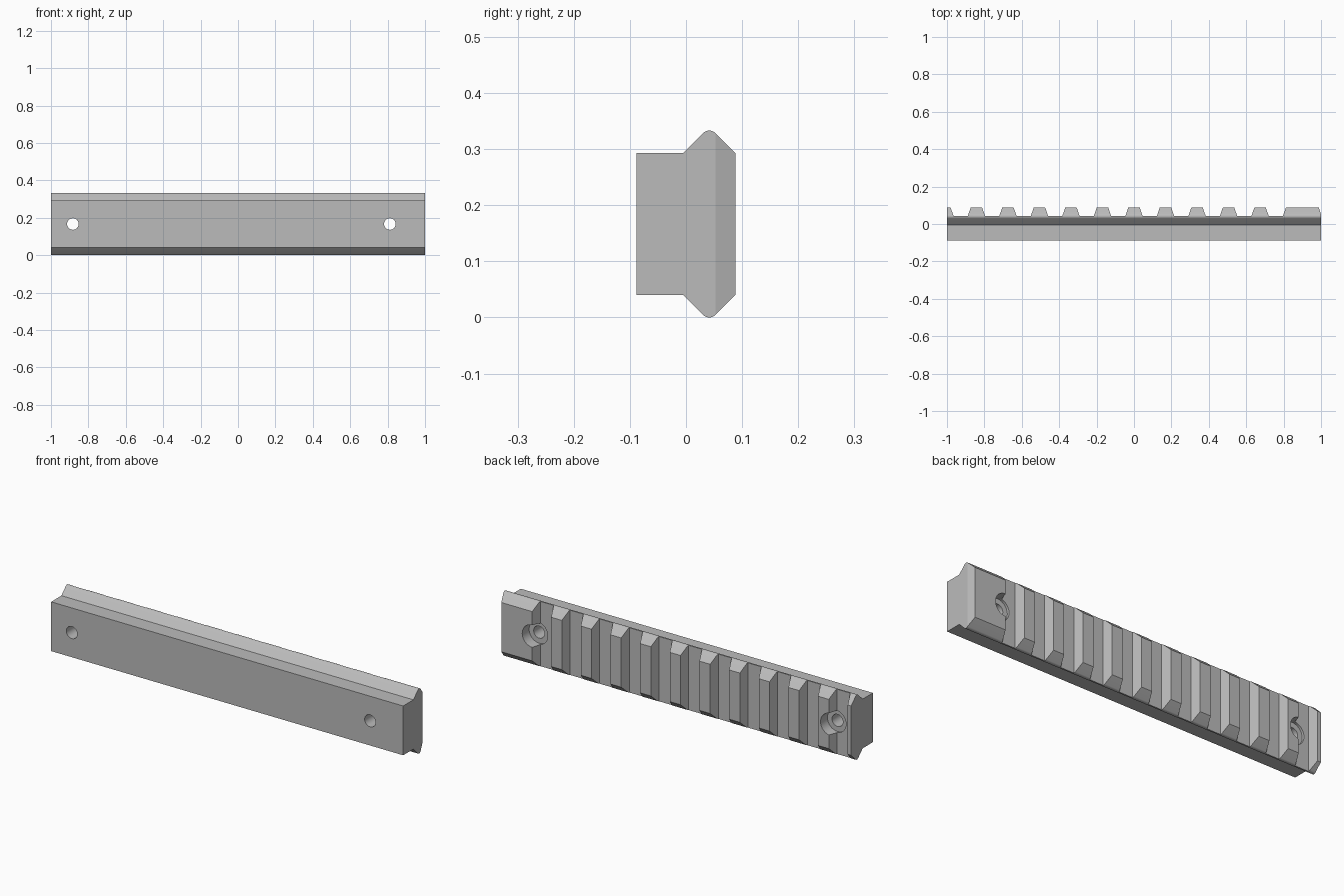
import bpy, bmesh, math
from mathutils import Vector, Matrix

cube = bpy.data.objects.get("Cube")
if cube:
    bpy.data.objects.remove(cube, do_unlink=True)

BACK = 0.088       # rear face of the teeth
MID = 0.0415       # y of the rounded ridges
FLOOR = 0.044      # slot floor
PITCH = 0.1685     # tooth spacing
HEIGHT = 0.333
AXIS = HEIGHT / 2
TIP_R = 0.0157     # ridge rounding


def prism(bm, points, offset):
    """Extrude a closed polygon along an offset."""
    face = bm.faces.new([bm.verts.new(p) for p in points])
    out = bmesh.ops.extrude_face_region(bm, geom=[face])
    moved = [v for v in out["geom"] if isinstance(v, bmesh.types.BMVert)]
    bmesh.ops.translate(bm, verts=moved, vec=Vector(offset))


def cylinder(bm, x, radius, y0, y1):
    turn = Matrix.Translation((x, (y0 + y1) / 2, AXIS)) @ Matrix.Rotation(math.pi / 2, 4, "X")
    bmesh.ops.create_cone(bm, cap_ends=True, segments=32, radius1=radius,
                          radius2=radius, depth=y1 - y0, matrix=turn)


def make_object(name, bm):
    bmesh.ops.recalc_face_normals(bm, faces=bm.faces[:])
    mesh = bpy.data.meshes.new(name)
    bm.to_mesh(mesh)
    bm.free()
    obj = bpy.data.objects.new(name, mesh)
    bpy.context.scene.collection.objects.link(obj)
    return obj


def cut(target, cutter):
    cutter.hide_render = True
    mod = target.modifiers.new(cutter.name, "BOOLEAN")
    mod.operation = "DIFFERENCE"
    mod.solver = "EXACT"
    mod.object = cutter
    bpy.context.view_layer.objects.active = target
    bpy.ops.object.modifier_apply(modifier=mod.name)
    bpy.data.objects.remove(cutter, do_unlink=True)


# Rail section: square front block, dovetail with rounded ridges
upper = [(-BACK, 0.293), (-0.005, 0.293)]
for i in range(9):
    a = math.radians(135 - 90 * i / 8)
    upper.append((MID + TIP_R * math.cos(a), HEIGHT - TIP_R + TIP_R * math.sin(a)))
upper.append((BACK, 0.293))
section = upper + [(y, HEIGHT - z) for y, z in reversed(upper)]
bm = bmesh.new()
prism(bm, [(-1, y, z) for y, z in section], (2, 0, 0))
rail = make_object("slotted_rail", bm)

# Sloped cross slots along the back, the last one shaving the end
bm = bmesh.new()
top = 0.12
base_half = 0.0383
top_half = base_half + 0.0155 * (top - FLOOR) / (BACK - FLOOR)
centres = [PITCH * (k + 0.5) for k in range(-6, 5)] + [1.003 + base_half]
for c in centres:
    prism(bm, [(c - base_half, FLOOR, -0.1), (c + base_half, FLOOR, -0.1),
               (c + top_half, top, -0.1), (c - top_half, top, -0.1)], (0, 0, 0.6))
cut(rail, make_object("slot_cutter", bm))

# Screw holes with counterbores from the back
HOLES = (-0.883, 0.812)
for name, radius, y0 in (("counterbore_cutter", 0.057, 0.032), ("hole_cutter", 0.031, -0.2)):
    bm = bmesh.new()
    for x in HOLES:
        cylinder(bm, x, radius, y0, 0.2)
    cut(rail, make_object(name, bm))

# Grey metal
grey = bpy.data.materials.new("plain_grey")
grey.use_nodes = True
colour = (0.5, 0.5, 0.5, 1)
grey.diffuse_color = colour
grey.node_tree.nodes["Principled BSDF"].inputs["Base Color"].default_value = colour
rail.data.materials.clear()
rail.data.materials.append(grey)

bpy.ops.object.select_all(action="DESELECT")
rail.select_set(True)
bpy.context.view_layer.objects.active = rail
bpy.ops.object.shade_smooth_by_angle(angle=math.radians(18))
